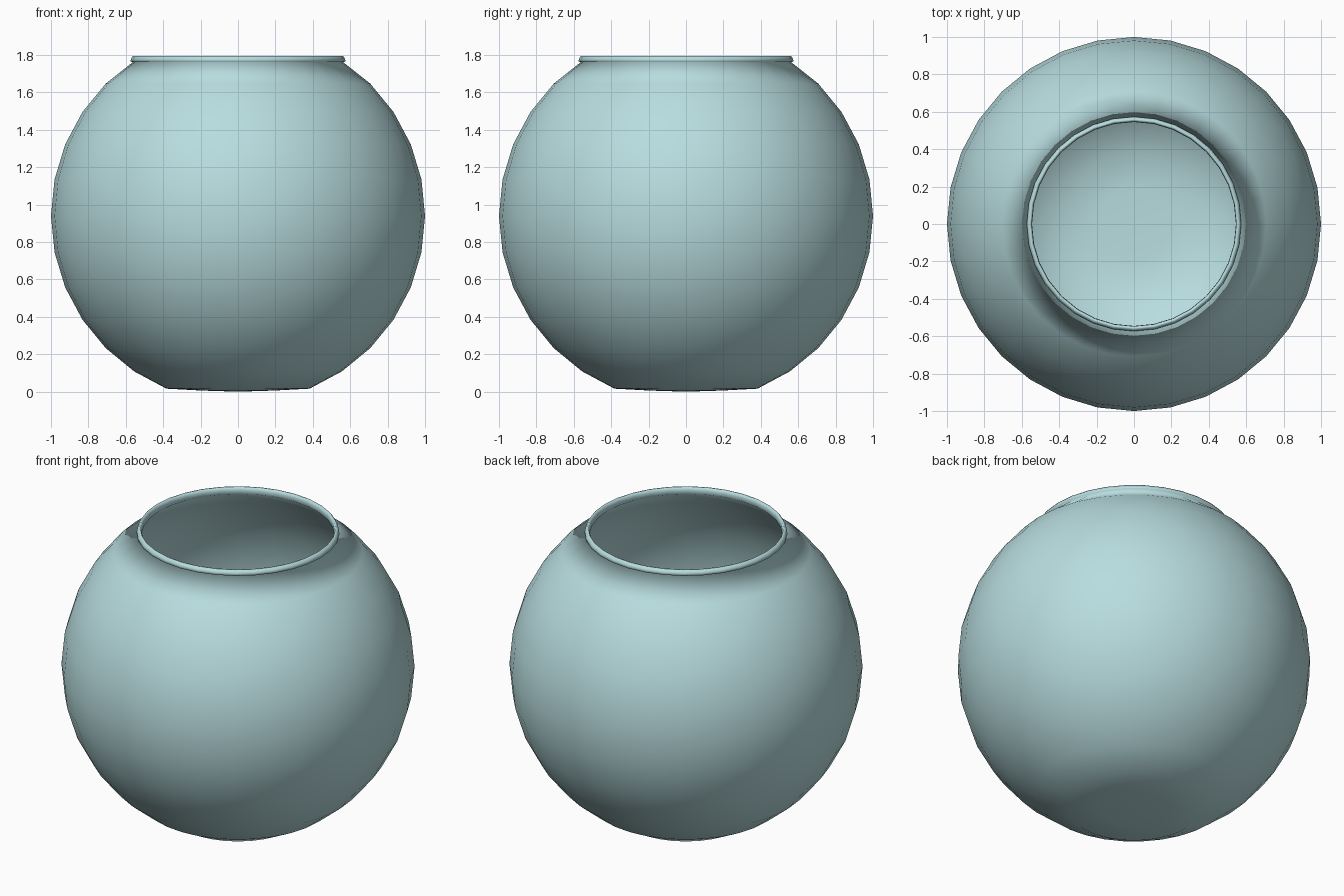
import bpy, bmesh, math

if "Cube" in bpy.data.objects:
    bpy.data.objects.remove(bpy.data.objects["Cube"])

SEG = 32
CZ = 0.94   # centre height of the round body
WALL = 0.02


def arc(r, first, last):
    """Points of a 16-ring sphere profile from ring index first to last."""
    step = math.pi / 16
    rng = range(first, last + 1) if last >= first else range(first, last - 1, -1)
    return [(r * math.cos(i * step), CZ + r * math.sin(i * step)) for i in rng]


def lathe(name, profile):
    """Spin a profile that starts and ends on the axis."""
    bm = bmesh.new()
    rings = []
    for r, z in profile:
        if r < 1e-5:
            rings.append([bm.verts.new((0, 0, z))] * SEG)
        else:
            rings.append([bm.verts.new((r * math.cos(2 * math.pi * k / SEG),
                                        r * math.sin(2 * math.pi * k / SEG), z))
                          for k in range(SEG)])
    for a, b in zip(rings, rings[1:]):
        for k in range(SEG):
            n = (k + 1) % SEG
            bm.faces.new(list(dict.fromkeys([a[k], a[n], b[n], b[k]])))
    bmesh.ops.recalc_face_normals(bm, faces=bm.faces)
    for f in bm.faces:
        f.smooth = True
    me = bpy.data.meshes.new(name)
    bm.to_mesh(me)
    bm.free()
    ob = bpy.data.objects.new(name, me)
    bpy.context.collection.objects.link(ob)
    return ob


# outer wall: nearly flat base, round body, small flared lip
outer = [(0, 0.0), (0.195, 0.006)] + arc(1.0, -6, 4) + [(0.562, 1.762)]
lip = [(0.575, 1.765), (0.572, 1.78), (0.562, 1.795), (0.553, 1.795), (0.547, 1.78)]
# inner wall back down to the inside of the base
inner = [(0.545, 1.755)] + arc(1.0 - WALL, 4, -6) + [(0.195, 0.026), (0, 0.02)]

bowl = lathe("glass_bowl", outer + lip + inner)

# pale blue-green glass
mat = bpy.data.materials.new("pale_glass")
mat.diffuse_color = (0.48, 0.72, 0.74, 1)
mat.use_nodes = True
mat.node_tree.nodes["Principled BSDF"].inputs["Base Color"].default_value = mat.diffuse_color
bowl.data.materials.append(mat)
